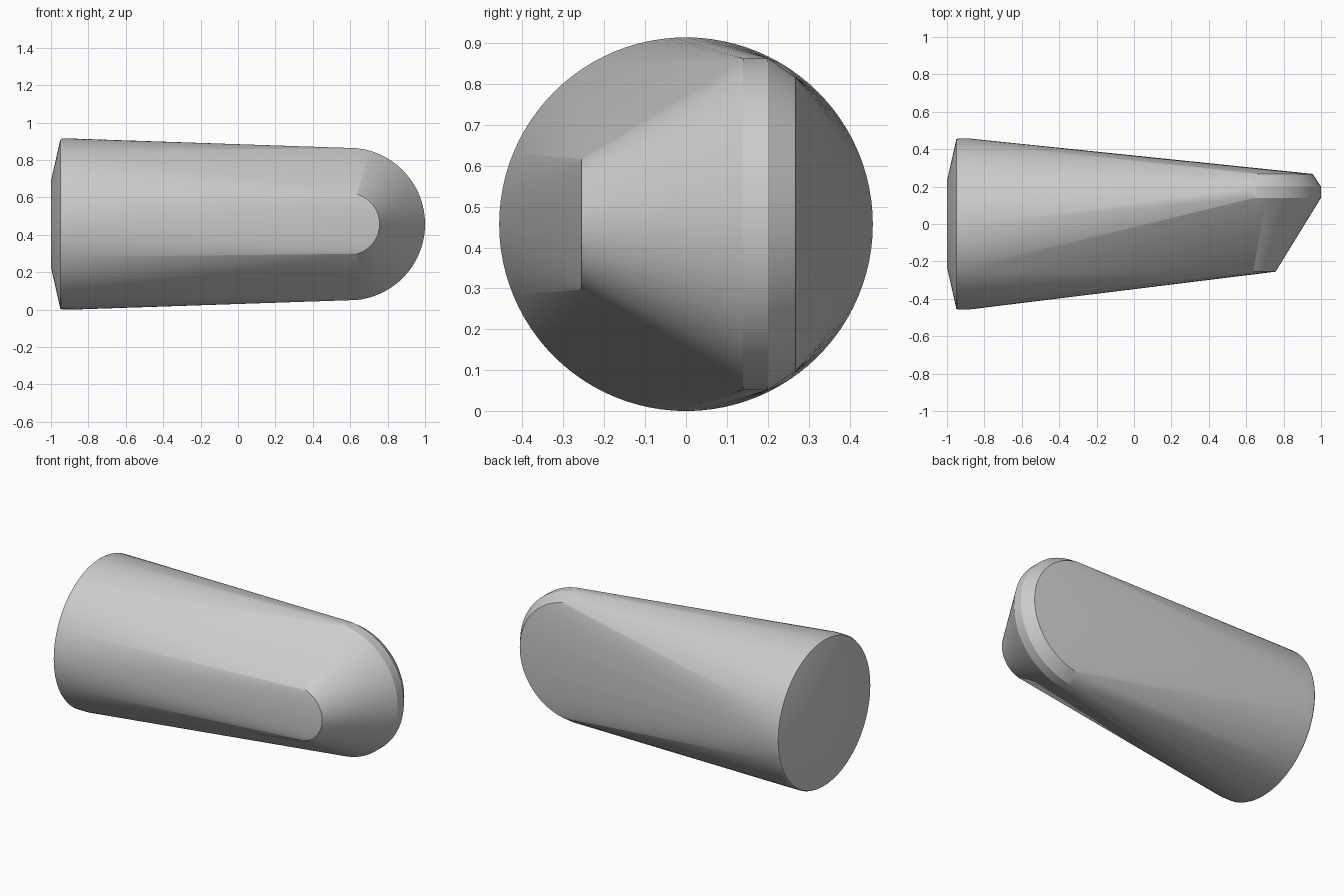
import bpy, bmesh
from math import sin, cos, pi, radians

cube = bpy.data.objects.get("Cube")
if cube:
    bpy.data.objects.remove(cube, do_unlink=True)

MID = 0.457  # height of the long axis

grey = bpy.data.materials.new("light_grey")
grey.use_nodes = True
colour = (0.6, 0.6, 0.6, 1)
grey.diffuse_color = colour
grey.node_tree.nodes["Principled BSDF"].inputs["Base Color"].default_value = colour

bm = bmesh.new()


def ring(x, r, n=96):
    """Full circle across the long axis."""
    for i in range(n):
        a = 2 * pi * i / n
        bm.verts.new((x, r * cos(a), MID + r * sin(a)))


def nose_arc(y, r, sweep, n=48):
    """Rounded tip outline, lying flat in the length-height plane."""
    for i in range(n + 1):
        a = radians(sweep) * (2 * i / n - 1)
        bm.verts.new((0.592 + r * cos(a), y, MID + r * sin(a)))


# Round butt: small end disc, rim and short straight collar
for x, r in ((-1, 0.23), (-0.95, 0.452), (-0.94, 0.457), (-0.88, 0.457)):
    ring(x, r)

# Wedge-shaped tip: narrow front outline, wide band, chamfered back outline
for y, r, sweep in ((-0.255, 0.165, 76), (0.14, 0.408, 84),
                    (0.2, 0.408, 84), (0.268, 0.363, 82)):
    nose_arc(y, r, sweep)

# Stretch one skin over all the outlines
hull = bmesh.ops.convex_hull(bm, input=bm.verts)
inner = {v for v in hull["geom_interior"] + hull["geom_unused"]
         if isinstance(v, bmesh.types.BMVert)}
bmesh.ops.delete(bm, geom=list(inner), context='VERTS')
bmesh.ops.dissolve_limit(bm, angle_limit=radians(0.05),
                         verts=bm.verts, edges=bm.edges)
bmesh.ops.recalc_face_normals(bm, faces=bm.faces)

mesh = bpy.data.meshes.new("tapered_body")
bm.to_mesh(mesh)
bm.free()
mesh.materials.append(grey)
body = bpy.data.objects.new("tapered_body", mesh)
bpy.context.collection.objects.link(body)

# Smooth sides with crisp rims
bpy.ops.object.select_all(action='DESELECT')
body.select_set(True)
bpy.context.view_layer.objects.active = body
bpy.ops.object.shade_smooth_by_angle(angle=radians(25))
